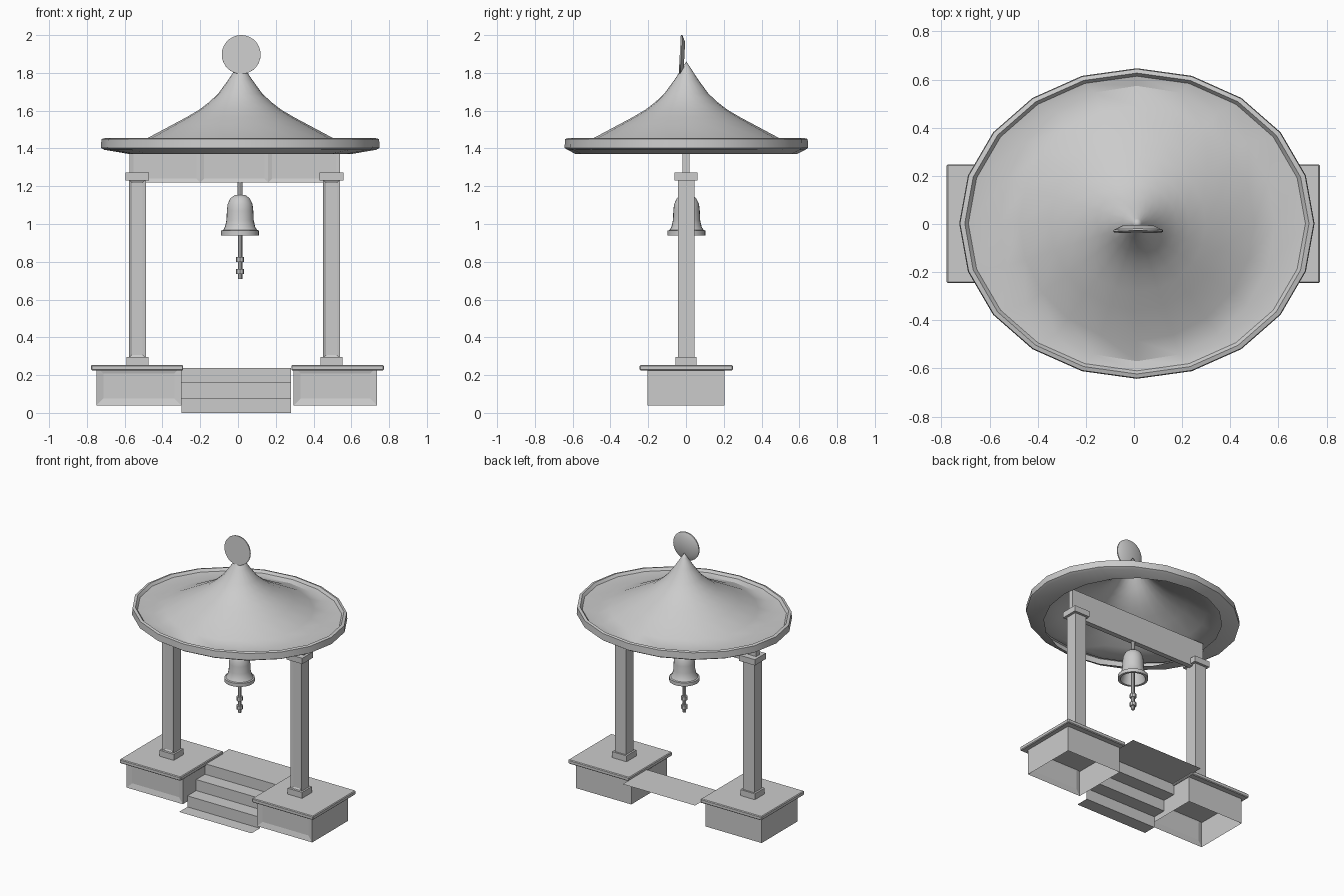
import bpy, bmesh, math
from mathutils import Matrix, Vector

if "Cube" in bpy.data.objects:
    bpy.data.objects.remove(bpy.data.objects["Cube"])


def finish(name, bm, smooth=None):
    mesh = bpy.data.meshes.new(name)
    bm.to_mesh(mesh)
    bm.free()
    ob = bpy.data.objects.new(name, mesh)
    bpy.context.collection.objects.link(ob)
    if smooth:
        bpy.ops.object.select_all(action='DESELECT')
        ob.select_set(True)
        bpy.context.view_layer.objects.active = ob
        bpy.ops.object.shade_smooth_by_angle(angle=math.radians(smooth))
    return ob


def box(name, x, y, z, cuts=(), inset=0, depth=0.01, open_bottom=False):
    """Box from (min, max) ranges, with optional recessed front panels."""
    bm = bmesh.new()
    bmesh.ops.create_cube(bm, size=1)
    for v in bm.verts:
        v.co = Vector([(r[0] + r[1]) / 2 + c * (r[1] - r[0]) for r, c in zip((x, y, z), v.co)])
    for cx in cuts:
        bmesh.ops.bisect_plane(bm, geom=bm.verts[:] + bm.edges[:] + bm.faces[:],
                               plane_co=(cx, 0, 0), plane_no=(1, 0, 0))
    bm.normal_update()
    if open_bottom:
        bmesh.ops.delete(bm, geom=[f for f in bm.faces if f.normal.z < -0.9], context='FACES')
    if inset:
        front = [f for f in bm.faces if f.normal.y < -0.9]
        bmesh.ops.inset_individual(bm, faces=front, thickness=inset, use_even_offset=True)
        # push the panels straight back
        for v in {v for f in front for v in f.verts}:
            v.co.y += depth
    return finish(name, bm)


def lathe(name, rings, center, n=20, smooth=35, matrix=None):
    """Surface through elliptical rings (rx, ry, z); zero radius makes a pole."""
    bm = bmesh.new()
    rows = []
    for rx, ry, z in rings:
        if rx == 0:
            rows.append([bm.verts.new((0, 0, z))] * n)
        else:
            rows.append([bm.verts.new((rx * math.cos(i * math.tau / n),
                                       ry * math.sin(i * math.tau / n), z)) for i in range(n)])
    for a, b in zip(rows, rows[1:]):
        for i in range(n):
            j = (i + 1) % n
            bm.faces.new(list(dict.fromkeys((a[i], b[i], b[j], a[j]))))
    bmesh.ops.transform(bm, matrix=Matrix.Translation(center) @ (matrix or Matrix()), verts=bm.verts[:])
    return finish(name, bm, smooth)


def round_rings(profile):
    return [(r, r, z) for r, z in profile]


# pedestals, columns and their trim on both sides
CX = -0.019
for s, side in ((-1, "left"), (1, "right")):
    def span(c, half):
        return (CX + s * c - half, CX + s * c + half)
    px = (-0.75, -0.30) if s < 0 else (0.295, 0.737)
    sx = (-0.778, -0.29) if s < 0 else (0.282, 0.772)
    box(side + "_pedestal", px, (-0.203, 0.205), (0.04, 0.245), inset=0.037, open_bottom=True)
    slab = box(side + "_pedestal_slab", sx, (-0.245, 0.248), (0.225, 0.254))
    bev = slab.modifiers.new("edge", 'BEVEL')
    bev.width = 0.005
    box(side + "_column_base", span(0.514, 0.058), (-0.056, 0.056), (0.25, 0.297))
    box(side + "_column", span(0.514, 0.045), (-0.043, 0.044), (0.29, 1.235), inset=0.017)
    box(side + "_column_cap", span(0.514, 0.063), (-0.062, 0.062), (1.23, 1.272))

# steps: one folded sheet
bm = bmesh.new()
path = [(-0.245, 0), (-0.15, 0), (-0.15, 0.08), (-0.05, 0.08),
        (-0.05, 0.16), (0.05, 0.16), (0.05, 0.237), (0.325, 0.237)]
pairs = [[bm.verts.new((x, y, z)) for x in (-0.30, 0.28)] for y, z in path]
for a, b in zip(pairs, pairs[1:]):
    bm.faces.new((a[0], a[1], b[1], b[0]))
finish("steps", bm)

# cross beam with three recessed panels
box("cross_beam", (-0.575, 0.54), (-0.018, 0.018), (1.22, 1.42), cuts=(-0.2, 0.16), inset=0.021, depth=0.006)

# roof: round flared cone merging into an elliptical rim
cone = round_rings([(0, 1.86), (0.02, 1.83), (0.062, 1.765), (0.117, 1.69), (0.165, 1.645),
                    (0.217, 1.605), (0.285, 1.565), (0.36, 1.525), (0.487, 1.457), (0.572, 1.428)])
rim = [(0.70, 0.612, 1.437), (0.715, 0.625, 1.455), (0.735, 0.642, 1.45),
       (0.738, 0.645, 1.403), (0.72, 0.63, 1.393), (0.585, 0.585, 1.37)]
lathe("roof", cone + rim, (0.012, 0.002, 0), smooth=30)

# bell, hollow with a thick lip
bell = [(0, 1.157), (0.03, 1.152), (0.052, 1.135), (0.066, 1.105), (0.07, 1.07), (0.072, 1.02),
        (0.08, 0.985), (0.09, 0.968), (0.10, 0.965), (0.10, 0.94), (0.083, 0.94), (0.075, 0.97),
        (0.062, 1.03), (0.058, 1.09), (0.035, 1.13), (0, 1.14)]
lathe("bell", round_rings(bell), (0.011, 0.003, 0), n=24)


def rod(name, r, z0, z1):
    lathe(name, round_rings([(0, z1), (r, z1), (r, z0), (0, z0)]), (0.011, 0.003, 0), n=8)


rod("bell_hanger", 0.014, 1.15, 1.225)
rod("clapper_rod", 0.012, 0.71, 1.14)
for i, z in enumerate((0.735, 0.798)):
    rod("clapper_knob_%d" % (i + 1), 0.022, z, z + 0.027)

# round disc on top of the roof, leaning slightly back
tilt = Matrix.Rotation(math.radians(87), 4, 'X')
lathe("roof_disc", round_rings([(0, 0.008), (0.103, 0.008), (0.103, 0.0), (0.068, -0.017), (0, -0.017)]),
      (0.017, -0.025, 1.897), n=28, matrix=tilt)
